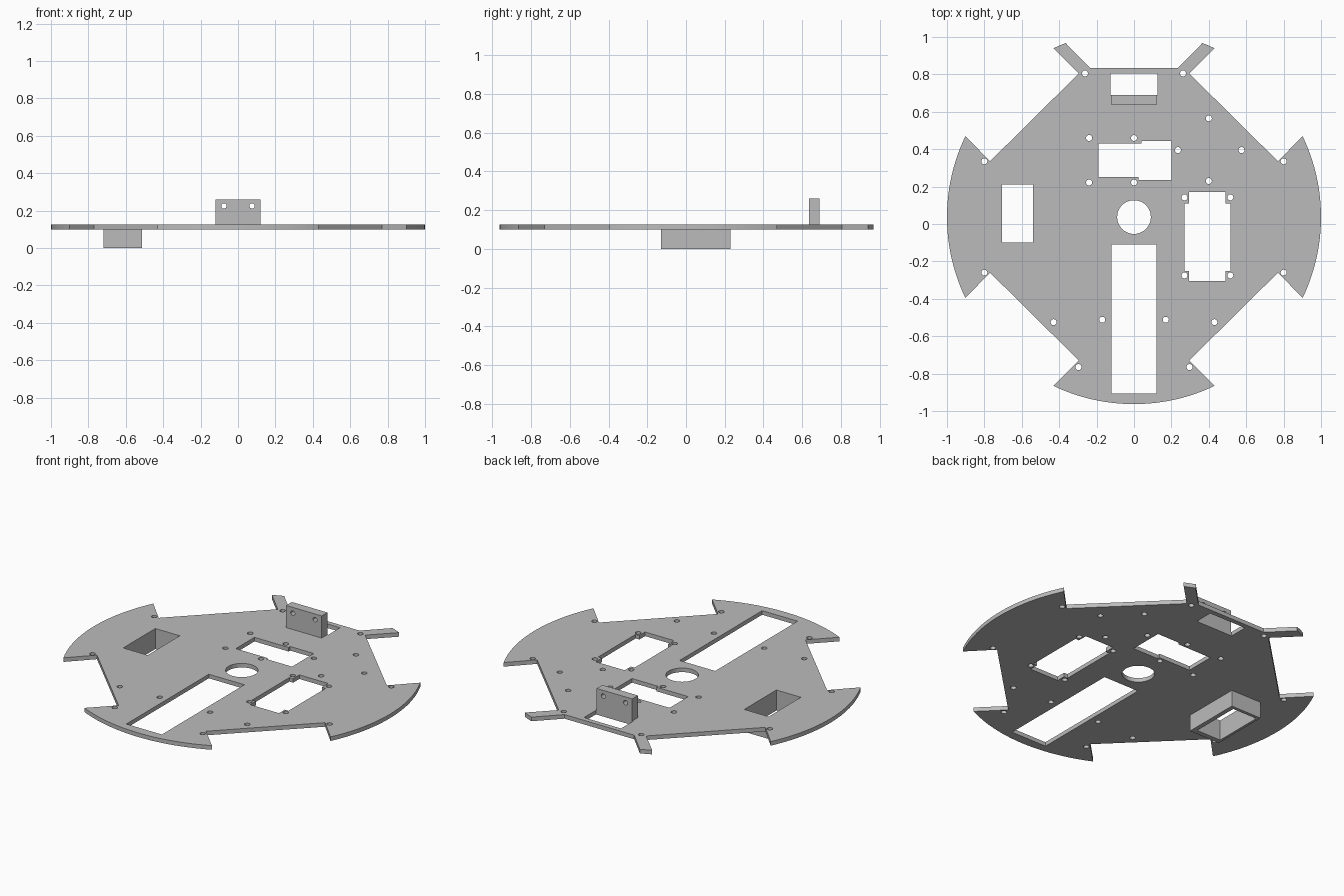
import bpy
from math import sin, cos, pi, radians, atan2
from mathutils import Matrix

cube = bpy.data.objects.get("Cube")
if cube:
    bpy.data.objects.remove(cube, do_unlink=True)

grey = bpy.data.materials.new("plain grey")
grey.use_nodes = True
colour = (0.5, 0.5, 0.5, 1)
grey.diffuse_color = colour
grey.node_tree.nodes["Principled BSDF"].inputs["Base Color"].default_value = colour

CY = 0.037              # centre of the round outline
BOTTOM, TOP = 0.1, 0.125  # plate faces


def rect(x0, x1, y0, y1):
    return [(x0, y0), (x1, y0), (x1, y1), (x0, y1)]


def circle(x, y, r, n=24):
    return [(x + r * cos(2 * pi * i / n), y + r * sin(2 * pi * i / n)) for i in range(n)]


def rim_arc(start, end, n):
    """Points on the unit rim between two outline corners, clockwise."""
    a, b = (atan2(p[1] - CY, p[0]) for p in (start, end))
    return [(cos(a + (b - a) * i / n), CY + sin(a + (b - a) * i / n)) for i in range(n + 1)]


def slab(name, loops, z0, z1, turn=None):
    """Flat plate: the first loop is the outline, the others are holes."""
    curve = bpy.data.curves.new(name, "CURVE")
    curve.dimensions = "2D"
    curve.fill_mode = "BOTH"
    curve.extrude = (z1 - z0) / 2
    for loop in loops:
        spline = curve.splines.new("POLY")
        spline.points.add(len(loop) - 1)
        for point, (x, y) in zip(spline.points, loop):
            point.co = (x, y, 0, 1)
        spline.use_cyclic_u = True
    temp = bpy.data.objects.new(name + "_profile", curve)
    bpy.context.collection.objects.link(temp)
    deps = bpy.context.evaluated_depsgraph_get()
    mesh = bpy.data.meshes.new_from_object(temp.evaluated_get(deps))
    bpy.data.objects.remove(temp, do_unlink=True)
    bpy.data.curves.remove(curve)
    mesh.name = name
    mesh.transform(Matrix.Translation((0, 0, (z0 + z1) / 2)))
    if turn:
        mesh.transform(turn)
    mesh.shade_flat()
    mesh.materials.clear()
    mesh.materials.append(grey)
    obj = bpy.data.objects.new(name, mesh)
    bpy.context.collection.objects.link(obj)
    return obj


# Plate outline: right half, then mirrored
half = [(0.235, 0.835)]
half += rim_arc((0.365, 0.965), (0.43, 0.94), 2)
half += [(0.295, 0.805), (0.77, 0.335)]
half += rim_arc((0.9, 0.47), (0.9, -0.395), 24)
half += [(0.77, -0.26), (0.295, -0.73)]
half += rim_arc((0.43, -0.865), (0, -1), 12)
outline = half + [(-x, y) for x, y in reversed(half[:-1])]

# Large openings
pocket = rect(-0.705, -0.54, -0.1, 0.21)
centre_hole = circle(0, CY, 0.09, 48)
front_slot = rect(-0.12, 0.12, -0.905, -0.11)
rear_window = rect(-0.125, 0.125, 0.69, 0.805)
stepped_window = [(-0.19, 0.25), (0.025, 0.25), (0.025, 0.235), (0.2, 0.235),
                  (0.2, 0.445), (0.04, 0.445), (0.04, 0.43), (-0.19, 0.43)]
side_window = [(0.295, -0.305), (0.49, -0.305), (0.49, -0.25), (0.515, -0.25),
               (0.515, 0.11), (0.49, 0.11), (0.49, 0.17), (0.295, 0.17),
               (0.295, 0.11), (0.27, 0.11), (0.27, -0.25), (0.295, -0.25)]

# Screw holes: mirrored pairs, then single ones
paired = [(0.262, 0.805), (0.8, 0.335), (0.8, -0.26), (0.43, -0.525),
          (0.17, -0.512), (0.297, -0.765)]
single = [(0.4, 0.565), (0.575, 0.395), (0.235, 0.395), (0.4, 0.23)]
single += [(x, y) for x in (-0.24, 0) for y in (0.222, 0.46)]
single += [(x, y) for x in (0.27, 0.515) for y in (-0.275, 0.142)]
screws = [circle(s * x, y, 0.016) for x, y in paired for s in (-1, 1)]
screws += [circle(x, y, 0.016) for x, y in single]

slab("base_plate", [outline, pocket, centre_hole, front_slot, rear_window,
                    stepped_window, side_window] + screws, BOTTOM, TOP)

# Open box hanging below the plate
slab("lower_box", [rect(-0.72, -0.513, -0.13, 0.23), pocket], 0, BOTTOM)

# Upright bracket with two holes, drawn flat and turned up
bracket = [rect(-0.12, 0.12, TOP, 0.26)] + [circle(x, 0.225, 0.014) for x in (-0.075, 0.075)]
slab("rear_bracket", bracket, -0.69, -0.635, Matrix.Rotation(radians(90), 4, "X"))
